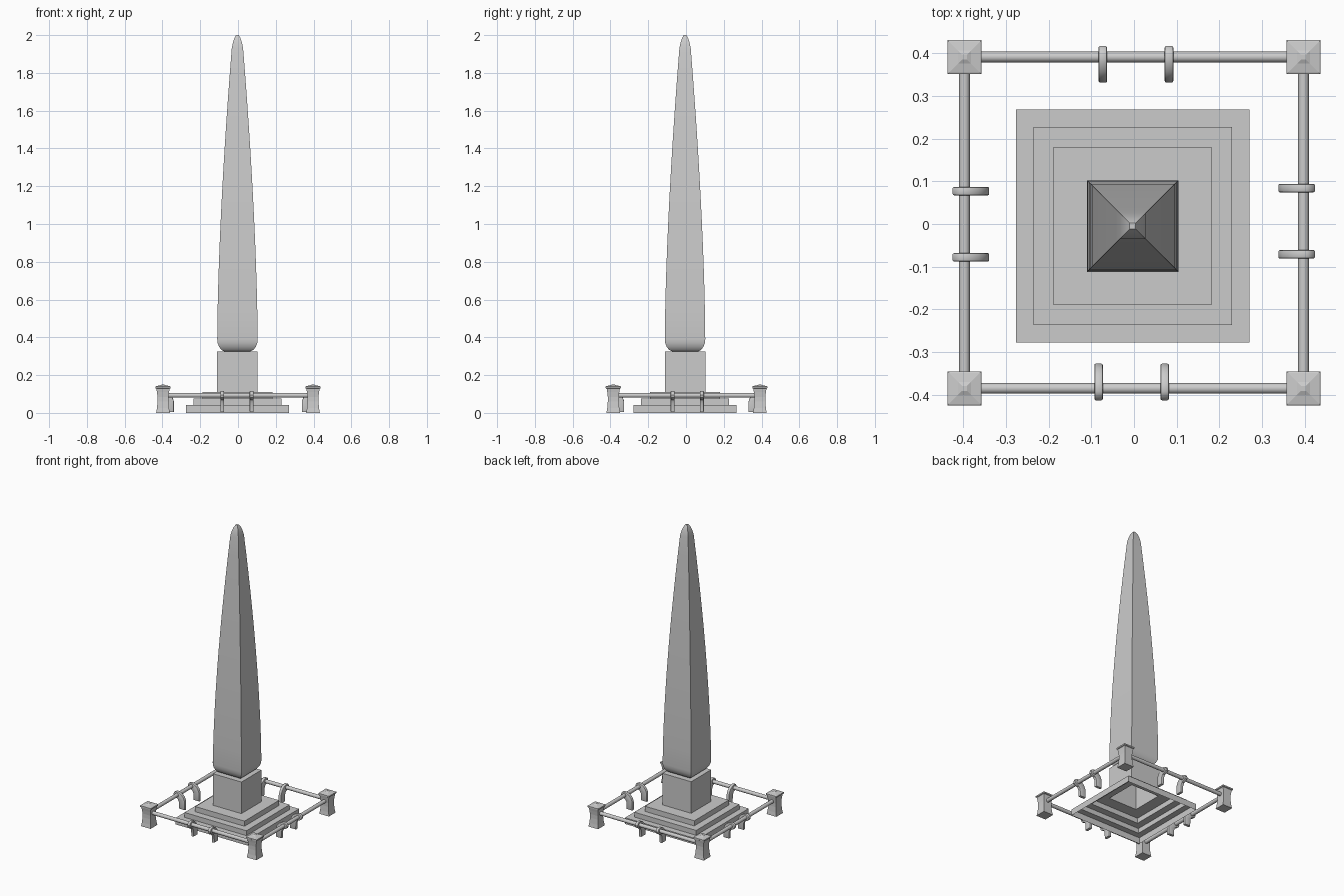
import bpy, bmesh, math
from mathutils import Matrix, Vector

if "Cube" in bpy.data.objects:
    bpy.data.objects.remove(bpy.data.objects["Cube"])

CX, CY = -0.003, -0.005


def finish(name, bm, smooth=False, recalc=True):
    if recalc:
        bmesh.ops.recalc_face_normals(bm, faces=bm.faces[:])
    me = bpy.data.meshes.new(name)
    bm.to_mesh(me)
    bm.free()
    ob = bpy.data.objects.new(name, me)
    bpy.context.collection.objects.link(ob)
    if smooth:
        bpy.ops.object.select_all(action='DESELECT')
        ob.select_set(True)
        bpy.context.view_layer.objects.active = ob
        bpy.ops.object.shade_smooth_by_angle(angle=math.radians(35))
    return ob


def square_loft(name, profile, x, y, bottom=True, smooth=False):
    """Stack square rings given as (half width, z)."""
    bm = bmesh.new()
    rings = [[bm.verts.new((x + sx * h, y + sy * h, z))
              for sx, sy in ((-1, -1), (1, -1), (1, 1), (-1, 1))]
             for h, z in profile]
    for a, b in zip(rings, rings[1:]):
        for i in range(4):
            j = (i + 1) % 4
            bm.faces.new((a[i], a[j], b[j], b[i]))
    bm.faces.new(rings[-1])
    if bottom:
        bm.faces.new(rings[0][::-1])
    return finish(name, bm, smooth, recalc=False)


def rail(name, a, b, radius=0.0125):
    a, b = Vector(a), Vector(b)
    bm = bmesh.new()
    rot = (b - a).to_track_quat('Z', 'Y').to_matrix().to_4x4()
    bmesh.ops.create_cone(bm, cap_ends=True, segments=16, radius1=radius,
                          radius2=radius, depth=(b - a).length,
                          matrix=Matrix.Translation((a + b) / 2) @ rot)
    return finish(name, bm, True)


def bracket(name, x, y, angle, width=0.02):
    """Hooked plate: profile in (outward, z), wrapped over the rail."""
    outline = [(0.022, 0.082), (0.025, 0.095), (0.018, 0.109), (0.004, 0.116),
               (-0.016, 0.113), (-0.036, 0.103), (-0.052, 0.085),
               (-0.061, 0.06), (-0.061, 0.004), (-0.018, 0.004),
               (-0.016, 0.05), (-0.006, 0.068), (0.012, 0.074)]
    bm = bmesh.new()
    face = bm.faces.new([bm.verts.new((u, -width / 2, z)) for u, z in outline])
    ext = bmesh.ops.extrude_face_region(bm, geom=[face])
    bmesh.ops.translate(bm, vec=(0, width, 0),
                        verts=[v for v in ext['geom'] if isinstance(v, bmesh.types.BMVert)])
    rims = [e for e in bm.edges if abs(e.verts[0].co.y - e.verts[1].co.y) < 1e-5]
    bmesh.ops.bevel(bm, geom=rims, offset=0.004, segments=2, profile=0.5, affect='EDGES')
    bmesh.ops.transform(bm, verts=bm.verts[:],
                        matrix=Matrix.Translation((x, y, 0)) @ Matrix.Rotation(angle, 4, 'Z'))
    return finish(name, bm, True)


# stepped base and pedestal, one shell open underneath
square_loft("stepped_pedestal",
            [(0.273, 0), (0.273, 0.042), (0.232, 0.042), (0.232, 0.075),
             (0.185, 0.075), (0.185, 0.11), (0.107, 0.11), (0.107, 0.324)],
            CX, CY, bottom=False)

# curved shaft with rounded foot and small pointed cap
shaft = [(0.066, 0.324), (0.085, 0.334), (0.097, 0.35), (0.105, 0.37)]
for i in range(13):
    t = i / 12
    shaft.append((0.107 - 0.077 * t ** 1.6, 0.39 + 1.54 * t))
shaft += [(0.024, 1.96), (0.016, 1.985), (0.007, 2.0)]
square_loft("obelisk_shaft", shaft, CX, CY, smooth=True)

# corner posts
PX, YB, YF = 0.397, 0.391, -0.385
post = [(0.036, 0), (0.032, 0.025), (0.029, 0.06), (0.029, 0.085), (0.032, 0.11),
        (0.035, 0.128), (0.04, 0.131), (0.04, 0.14), (0.036, 0.142),
        (0.015, 0.146), (0.006, 0.15)]
for sx, side in ((-1, "left"), (1, "right")):
    for y, end in ((YB, "back"), (YF, "front")):
        square_loft(f"post_{end}_{side}", post, sx * PX, y)

# rails between posts
ZR = 0.093
rail("rail_front", (-PX, YF, ZR), (PX, YF, ZR))
rail("rail_back", (-PX, YB, ZR), (PX, YB, ZR))
rail("rail_left", (-PX, YF, ZR), (-PX, YB, ZR))
rail("rail_right", (PX, YF, ZR), (PX, YB, ZR))

# two hooked supports per side
for s in (-1, 1):
    d = s * 0.0775
    bracket("bracket_front", d - 0.0055, YF - 0.003, -math.pi / 2)
    bracket("bracket_back", d + 0.0045, YB + 0.001, math.pi / 2)
    bracket("bracket_left", -PX - 0.003, d - 0.0005, math.pi)
    bracket("bracket_right", PX + 0.002, d + 0.0065, 0)
